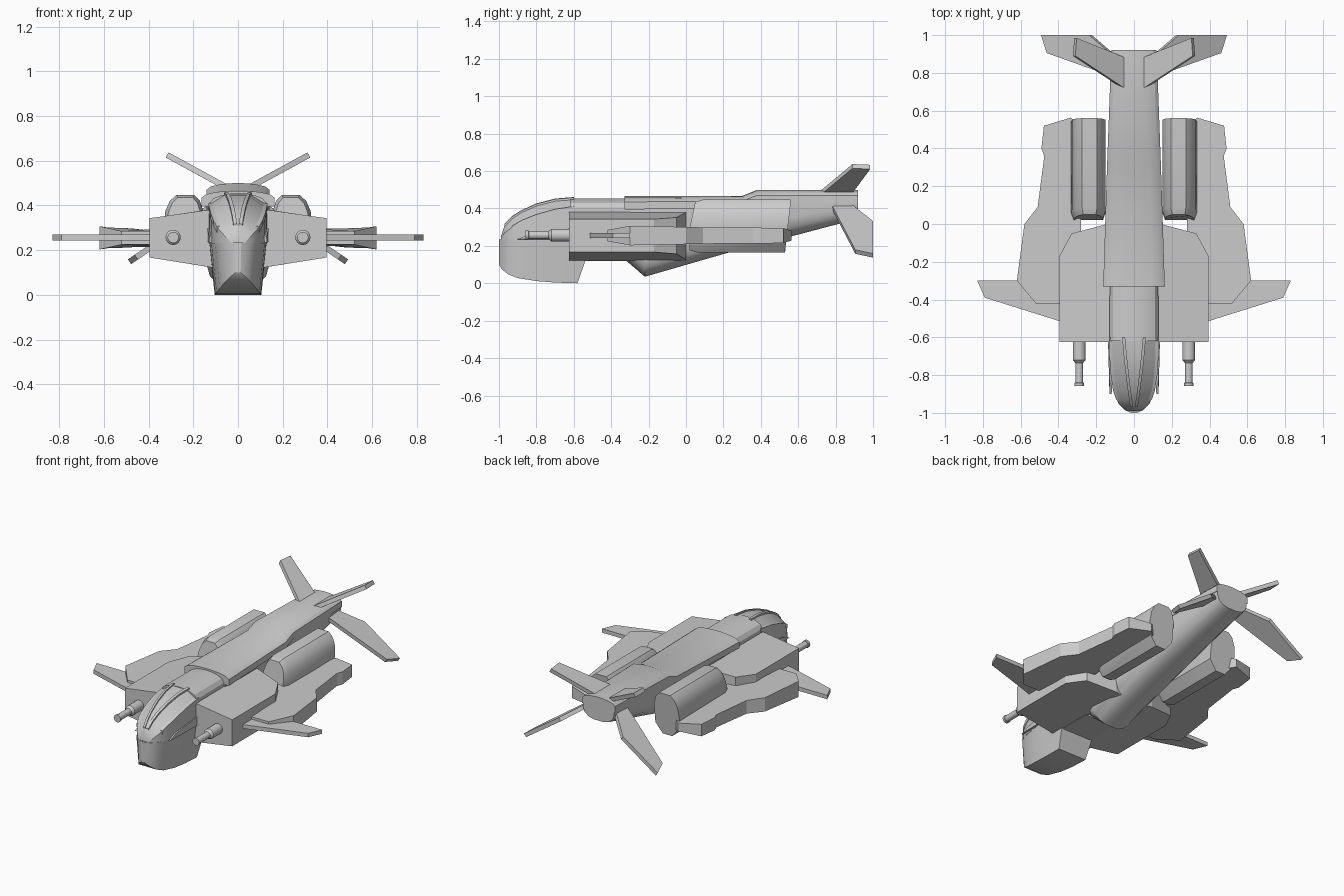
import bpy, bmesh, math
from mathutils import Vector

cube = bpy.data.objects.get("Cube")
if cube:
    bpy.data.objects.remove(cube, do_unlink=True)

GREY = (0.6, 0.6, 0.6, 1)
hull = bpy.data.materials.new("hull_grey")
hull.use_nodes = True
hull.diffuse_color = GREY
hull.node_tree.nodes["Principled BSDF"].inputs["Base Color"].default_value = GREY
SIDES = (("left", 1), ("right", -1))


def loft(name, rings, smooth=25):
    """Skin a list of equal-length closed rings and cap both ends."""
    bm = bmesh.new()
    loops = [[bm.verts.new(p) for p in ring] for ring in rings]
    n = len(loops[0])
    for a, b in zip(loops, loops[1:]):
        for i in range(n):
            j = (i + 1) % n
            bm.faces.new((a[i], a[j], b[j], b[i]))
    bm.faces.new(loops[0])
    bm.faces.new(loops[-1])
    bmesh.ops.recalc_face_normals(bm, faces=bm.faces)
    mesh = bpy.data.meshes.new(name)
    bm.to_mesh(mesh)
    bm.free()
    obj = bpy.data.objects.new(name, mesh)
    bpy.context.collection.objects.link(obj)
    mesh.materials.append(hull)
    if smooth:
        bpy.ops.object.select_all(action='DESELECT')
        obj.select_set(True)
        bpy.context.view_layer.objects.active = obj
        bpy.ops.object.shade_smooth_by_angle(angle=math.radians(smooth))
    return obj


def mirrored(half, y):
    """Full ring at y from (x, z) points on the +x side, listed bottom to top."""
    return [(x, y, z) for x, z in half] + [(-x, y, z) for x, z in reversed(half)]


def slab(name, points, thickness):
    """Flat plate through 3D points, thickened along its own normal."""
    p = [Vector(q) for q in points]
    off = (p[1] - p[0]).cross(p[-1] - p[0]).normalized() * thickness / 2
    return loft(name, [[q - off for q in p], [q + off for q in p]], 0)


# Chin under the cockpit: rounded in plan, curved up at the front
chin = []
for y, w, b in ((-1, .015, .1), (-.985, .05, .075), (-.95, .083, .048), (-.9, .102, .028),
                (-.8, .12, .012), (-.7, .127, .004), (-.58, .13, 0)):
    ring = mirrored([(w * .8, b), (w, .235)], y)
    if y == -.58:
        ring = [(x, y + z * .35, z) for x, y, z in ring]
    chin.append(ring)
loft("chin", chin)

# Canopy: half width, shoulder height, crown half width, crown height
STATIONS = ((-.99, .035, .24, .008, .25), (-.97, .065, .27, .012, .31), (-.93, .092, .3, .018, .35),
            (-.88, .108, .33, .025, .382), (-.8, .12, .362, .035, .418),
            (-.7, .127, .39, .046, .444), (-.6, .13, .405, .055, .452))
loft("canopy", [mirrored([(w, .23), (w, sh), (t, top)], y) for y, w, sh, t, top in STATIONS])


# Raised frames along the crown and the shoulder of the canopy
def rib(name, path, width, s):
    rings = []
    for x, y, z in path:
        rings.append([(s * (x + dx), y, z + dz) for dx, dz in
                      ((-width, -.02), (width, -.02), (width, .006), (-width, .009))])
    loft(name, rings)


for side, s in SIDES:
    rib(side + "_crown_frame", [(t, y, top) for y, w, sh, t, top in STATIONS[1:]], .008, s)
    rib(side + "_shoulder_frame", [(w - .006, y, sh) for y, w, sh, t, top in STATIONS[2:]], .009, s)
    slab(side + "_cockpit_sill", [(s * .124, -.9, .235), (s * .132, -.6, .235),
                                  (s * .132, -.6, .3), (s * .122, -.84, .26)], .012)


# Arched roof points from the edge to near the centre
def arch(w, edge, crown):
    return [(w * math.cos(a), edge + (crown - edge) * math.sin(a))
            for a in (math.radians(d) for d in (0, 30, 55, 80))]


# Forward fuselage behind the canopy
loft("forward_fuselage", [mirrored([(.11, .12), (w, .16)] + arch(w, .405, .455), y)
                          for y, w in ((-.62, .13), (-.32, .128))])

# Main fuselage with rounded keel, tapering up into the tail boom
body = []
for y, w, edge, crown, b in ((-.33, .135, .42, .45, .13), (-.22, .14, .42, .45, .035),
                             (.23, .14, .42, .45, .165), (.56, .13, .44, .47, .25),
                             (.92, .115, .455, .48, .345)):
    h = min(.1, (edge - b) * .6)
    keel = [(w * .3, b), (w * .65, b + h * .15), (w * .9, b + h * .5), (w, b + h)]
    body.append(mirrored(keel + arch(w, edge, crown), y))
loft("main_fuselage", body, 35)

# Roof shell that steps up toward the tail
loft("roof_shell", [mirrored([(w, e - .04)] + arch(w, e, c), y) for y, w, e, c in
                    ((-.33, .163, .435, .466), (.3, .143, .44, .468),
                     (.38, .14, .47, .5), (.92, .12, .47, .5))])

# Wing box across the body, tapering in height outward
for side, s in SIDES:
    plan = ((.1, -.625, .385, .12), (.395, -.625, .343, .167), (.395, -.17, .343, .167),
            (.33, -.05, .352, .157), (.14, .0, .38, .126), (.1, .0, .385, .12))
    loft(side + "_wing_box", [[(s * x, y, lo) for x, y, hi, lo in plan],
                              [(s * x, y, hi) for x, y, hi, lo in plan]], 0)

    # Outer sponson: plan points with half thickness
    pod = ((.3, -.42, .03), (.52, -.42, .03), (.62, -.3, .052), (.58, 0, .046),
           (.51, .09, .044), (.475, .36, .042), (.49, .4, .042), (.477, .52, .04),
           (.335, .563, .027), (.28, .52, .04), (.28, -.1, .045))
    loft(side + "_sponson", [[(s * x, y, .255 + k * h) for x, y, h in pod] for k in (-1, 1)], 0)

    # Swept winglet
    slab(side + "_winglet", [(s * x, y, .256) for x, y in
                             ((.36, -.525), (.79, -.39), (.83, -.3), (.5, -.3), (.36, -.35))], .026)

    # Engine nacelle: faceted section, front face leaning back
    section = ((.2, .165), (.27, .165), (.315, .22), (.333, .3), (.325, .375), (.305, .42),
               (.275, .447), (.195, .447), (.17, .42), (.15, .36), (.15, .23))
    nacelle = []
    for y, k in ((.02, .84), (.06, 1), (.53, 1), (.56, .9)):
        nacelle.append([(s * (.24 + (x - .24) * (k if y < .5 else 1)),
                         y + (max(0, z - .3) * .2 if y < .1 else 0)
                         - (max(0, .43 - z) * .12 if y > .55 else 0),
                         .3 + (z - .3) * (1 if y > .5 else (k + 1) / 2)) for x, z in section])
    loft(side + "_nacelle", nacelle)

    # Gun with stepped barrel
    gun = []
    for y, r in ((-.6, .034), (-.72, .034), (-.735, .021), (-.84, .021), (-.842, .025), (-.857, .025)):
        gun.append([(s * .29 + r * math.cos(i * math.tau / 16), y,
                     .257 + r * math.sin(i * math.tau / 16)) for i in range(16)])
    loft(side + "_gun", gun)

    # Upper and lower tail fins
    slab(side + "_upper_fin", [(s * .05, .715, .48), (s * .317, .89, .626),
                               (s * .31, .985, .622), (s * .05, .88, .48)], .026)
    slab(side + "_lower_fin", [(s * x, y, .41 - .68 * (x - .1)) for x, y in
                               ((.09, .775), (.455, .905), (.485, 1), (.23, 1), (.09, .88))], .026)
